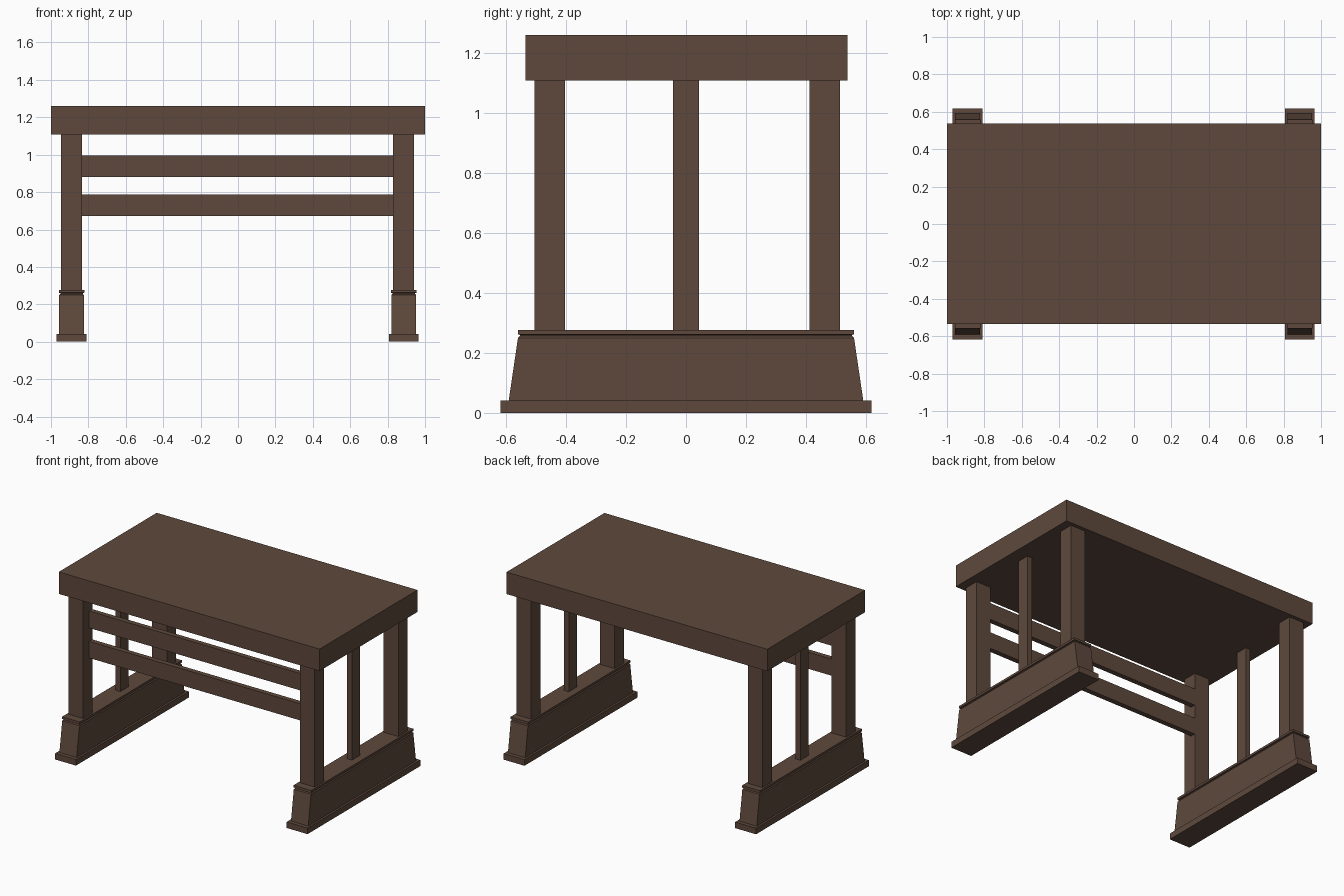
import bpy, bmesh

if "Cube" in bpy.data.objects:
    bpy.data.objects.remove(bpy.data.objects["Cube"])

wood = bpy.data.materials.new("dark_brown_wood")
wood.diffuse_color = (0.112, 0.066, 0.046, 1)
wood.use_nodes = True
wood.node_tree.nodes["Principled BSDF"].inputs["Base Color"].default_value = wood.diffuse_color


def loft(name, layers):
    """Stack rectangles (x0, x1, y0, y1, z) into one closed solid."""
    bm = bmesh.new()
    rings = [[bm.verts.new(p) for p in ((x0, y0, z), (x1, y0, z), (x1, y1, z), (x0, y1, z))]
             for x0, x1, y0, y1, z in layers]
    bm.faces.new(rings[0][::-1])
    bm.faces.new(rings[-1])
    for low, high in zip(rings, rings[1:]):
        for i in range(4):
            j = (i + 1) % 4
            bm.faces.new((low[i], low[j], high[j], high[i]))
    mesh = bpy.data.meshes.new(name)
    bm.to_mesh(mesh)
    bm.free()
    mesh.materials.append(wood)
    obj = bpy.data.objects.new(name, mesh)
    bpy.context.collection.objects.link(obj)
    return obj


def box(name, x0, x1, y0, y1, z0, z1):
    return loft(name, [(x0, x1, y0, y1, z0), (x0, x1, y0, y1, z1)])


# Thick table top
box("table_top", -1, 1, -0.535, 0.538, 1.108, 1.26)

# Two trestle ends: foot, two legs and a thin middle slat each
for side, c in (("left", -0.89), ("right", 0.886)):
    def ring(half_x, half_y, z):
        return (c - half_x, c + half_x, -half_y, half_y, z)

    box(side + "_foot_plinth", c - 0.08, c + 0.08, -0.618, 0.618, 0, 0.042)
    # Tapered foot block with a narrow groove under its cap
    loft(side + "_foot_block", [
        ring(0.066, 0.591, 0.04), ring(0.066, 0.56, 0.25),
        ring(0.060, 0.554, 0.256), ring(0.060, 0.554, 0.26),
        ring(0.068, 0.56, 0.262), ring(0.068, 0.56, 0.277)])
    box(side + "_front_leg", c - 0.056, c + 0.056, -0.505, -0.403, 0.275, 1.11)
    box(side + "_back_leg", c - 0.056, c + 0.056, 0.411, 0.513, 0.275, 1.11)
    box(side + "_middle_slat", c - 0.018, c + 0.018, -0.043, 0.044, 0.275, 1.11)

# Two rails joining the front legs
for name, z0, z1 in (("lower_rail", 0.672, 0.787), ("upper_rail", 0.88, 0.997)):
    box(name, -0.84, 0.836, -0.44, -0.405, z0, z1)
